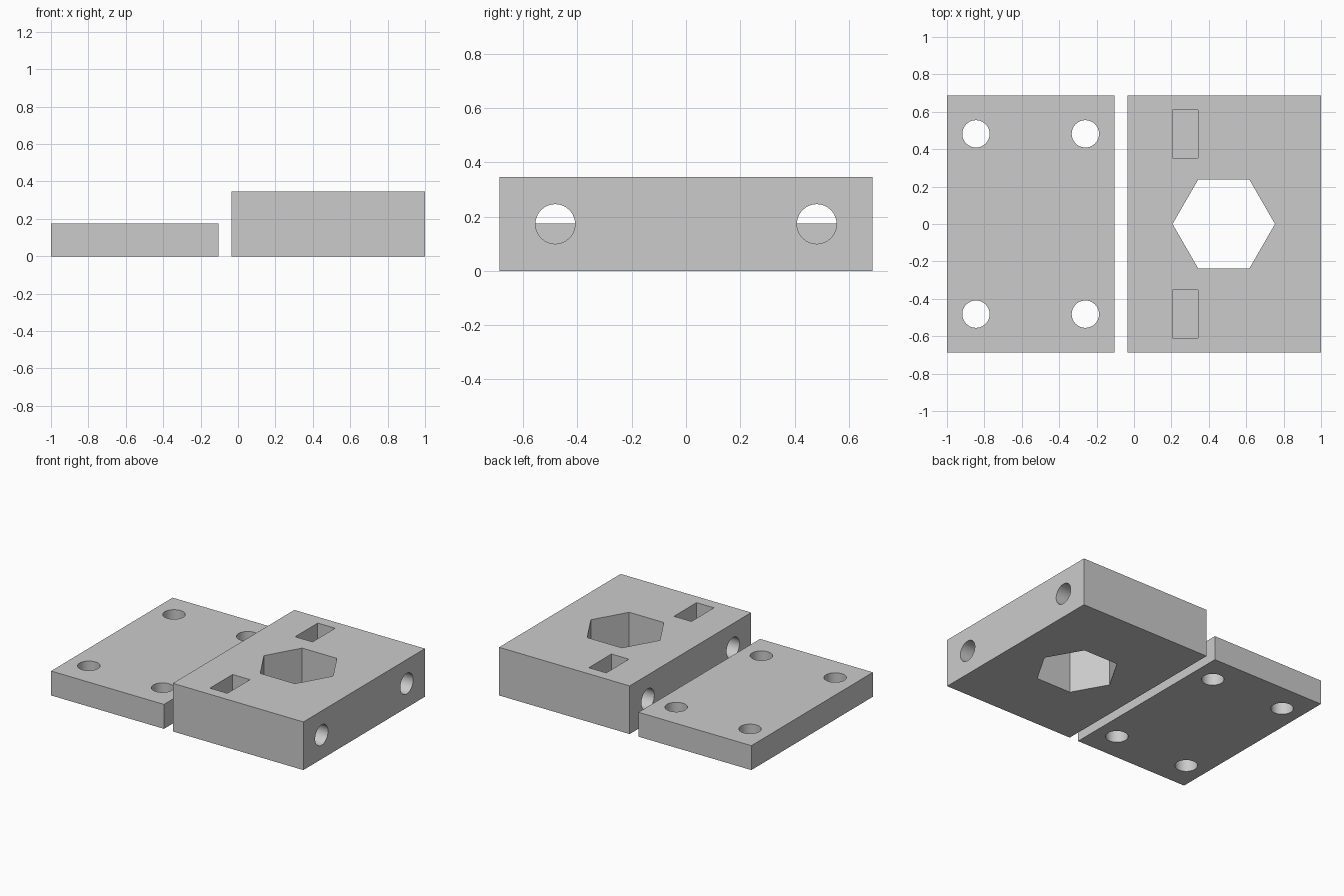
import bpy
from math import pi, radians

if "Cube" in bpy.data.objects:
    bpy.data.objects.remove(bpy.data.objects["Cube"], do_unlink=True)

# Single grey material
grey = bpy.data.materials.new("plain grey")
grey.use_nodes = True
colour = (0.6, 0.6, 0.6, 1)
grey.diffuse_color = colour
grey.node_tree.nodes["Principled BSDF"].inputs["Base Color"].default_value = colour

DEPTH, BLOCK_H, PLATE_H = 1.376, 0.345, 0.175
HOLE_R, HOLE_Y = 0.073, 0.482


def box(name, x0, x1, y, width, z0, z1):
    bpy.ops.mesh.primitive_cube_add(size=1, location=((x0 + x1) / 2, y, (z0 + z1) / 2))
    obj = bpy.context.object
    obj.name = name
    obj.scale = (x1 - x0, width, z1 - z0)
    bpy.ops.object.transform_apply(location=False, rotation=False, scale=True)
    obj.data.materials.append(grey)
    return obj


def rod(name, radius, length, location, rotation=(0, 0, 0), sides=64):
    bpy.ops.mesh.primitive_cylinder_add(vertices=sides, radius=radius, depth=length,
                                        location=location, rotation=rotation)
    obj = bpy.context.object
    obj.name = name
    obj.data.materials.append(grey)
    return obj


def cut(target, cutters):
    for cutter in cutters:
        mod = target.modifiers.new(cutter.name, "BOOLEAN")
        mod.operation = "DIFFERENCE"
        mod.solver = "EXACT"
        mod.object = cutter
        bpy.context.view_layer.objects.active = target
        bpy.ops.object.modifier_apply(modifier=mod.name)
        bpy.data.objects.remove(cutter, do_unlink=True)
    bpy.ops.object.select_all(action="DESELECT")
    target.select_set(True)
    bpy.ops.object.shade_smooth_by_angle(angle=radians(30))


# Thin cover plate with four screw holes
plate = box("cover_plate", -1, -0.105, 0, DEPTH, 0, PLATE_H)
cut(plate, [rod("screw_hole", HOLE_R, 1, (x, side * HOLE_Y, PLATE_H / 2))
            for x in (-0.845, -0.26) for side in (-1, 1)])

# Thick block: hexagonal opening, two bolt holes along x, two nut pockets
block = box("clamp_block", -0.035, 1, 0, DEPTH, 0, BLOCK_H)
cutters = [rod("hex_opening", 0.274, 1, (0.48, 0, BLOCK_H / 2), (0, 0, pi / 2), 6)]
for side in (-1, 1):
    cutters.append(rod("bolt_hole", HOLE_R, 3, (0.48, side * HOLE_Y, BLOCK_H / 2), (0, pi / 2, 0)))
    cutters.append(box("nut_pocket", 0.205, 0.343, side * HOLE_Y, 0.256, 0.045, 0.6))
cut(block, cutters)
